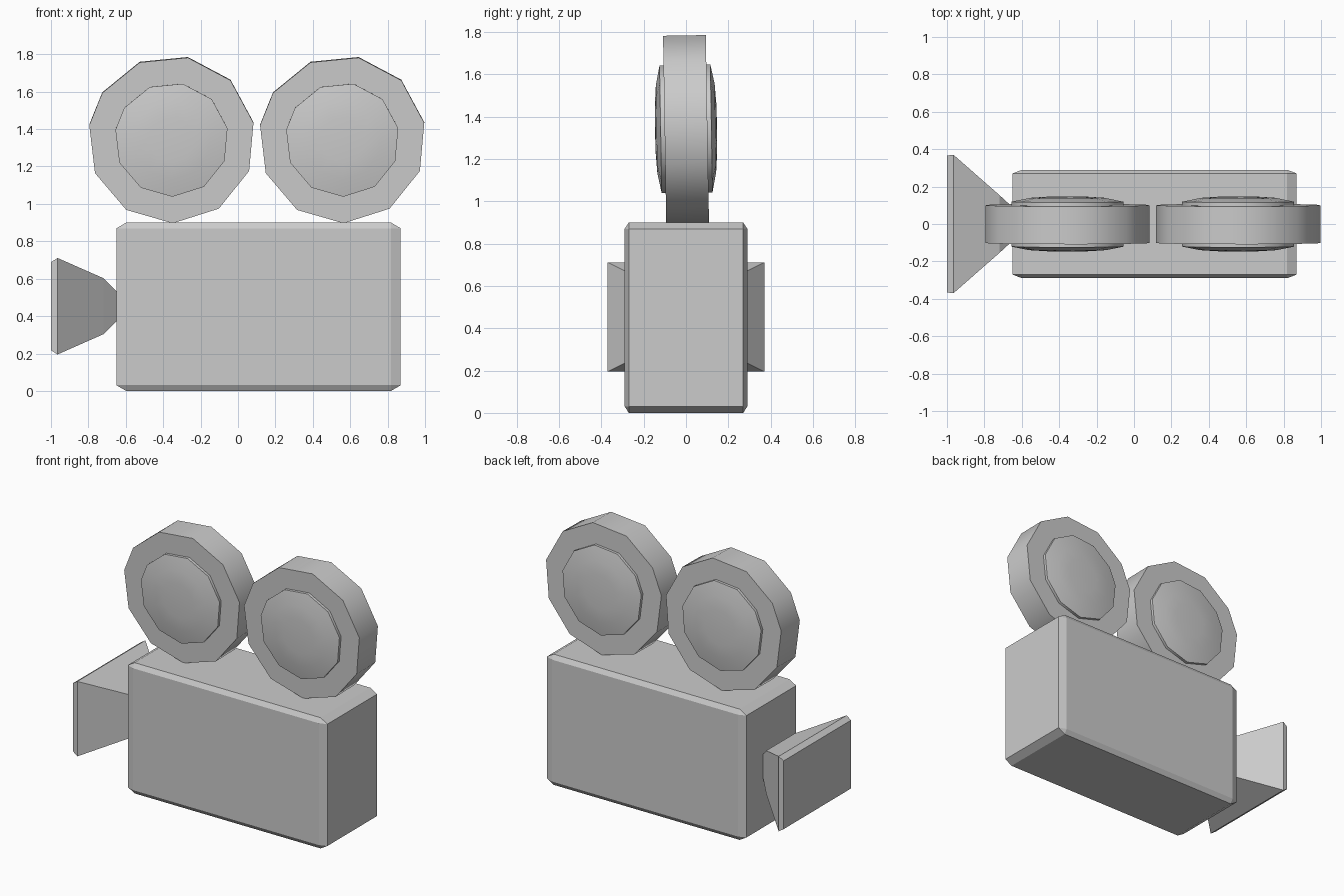
import bpy, bmesh, math
from mathutils import Matrix, Vector

old = bpy.data.objects.get("Cube")
if old:
    bpy.data.objects.remove(old, do_unlink=True)

GREY = (0.6, 0.6, 0.6, 1)
mat = bpy.data.materials.new("plain_grey")
mat.use_nodes = True
mat.diffuse_color = GREY
mat.node_tree.nodes["Principled BSDF"].inputs["Base Color"].default_value = GREY


def finish(name, bm, smooth=None):
    bmesh.ops.recalc_face_normals(bm, faces=bm.faces)
    mesh = bpy.data.meshes.new(name)
    bm.to_mesh(mesh)
    bm.free()
    mesh.materials.append(mat)
    obj = bpy.data.objects.new(name, mesh)
    bpy.context.collection.objects.link(obj)
    if smooth:
        bpy.ops.object.select_all(action="DESELECT")
        obj.select_set(True)
        bpy.context.view_layer.objects.active = obj
        bpy.ops.object.shade_smooth_by_angle(angle=math.radians(smooth))
    return obj


def loft(bm, rings):
    """Skin a list of equally long point rings and return the vertex rings."""
    loops = [[bm.verts.new(p) for p in ring] for ring in rings]
    n = len(loops[0])
    for a, b in zip(loops, loops[1:]):
        for i in range(n):
            j = (i + 1) % n
            bm.faces.new((a[i], a[j], b[j], b[i]))
    return loops


# Camera body: chamfered cube stretched to size
bm = bmesh.new()
bmesh.ops.create_cube(bm, size=1)
bmesh.ops.bevel(bm, geom=bm.edges[:], offset=0.034, segments=1, affect="EDGES")
bmesh.ops.transform(bm, verts=bm.verts,
                    matrix=Matrix.Translation((0.11, 0, 0.45)) @ Matrix.Diagonal((1.52, 0.58, 0.9, 1)))
finish("camera_body", bm)

# Lens hood: rectangular sections (x, half width, half height)
sections = [(-1, 0.366, 0.235), (-0.965, 0.37, 0.258), (-0.72, 0.155, 0.15), (-0.6, 0.045, 0.03)]
bm = bmesh.new()
loops = loft(bm, [[(x, sy * w, 0.453 + sz * h) for sy, sz in ((-1, -1), (1, -1), (1, 1), (-1, 1))]
                  for x, w, h in sections])
bm.faces.new(loops[0])
bm.faces.new(loops[-1])
finish("lens_hood", bm)

# Film reels: eleven-sided discs with a shallow domed hub on both faces
half = [(0.12, 0.145), (0.21, 0.139), (0.305, 0.12), (0.305, 0.101), (0.447, 0.101)]
profile = [(r, -y) for r, y in half] + half[::-1]
angles = [math.radians(170 + 33.6 * k) for k in range(11)]
for name, x in (("front_reel", -0.355), ("rear_reel", 0.558)):
    bm = bmesh.new()
    loops = loft(bm, [[(r * math.cos(a), y, r * math.sin(a)) for a in angles] for r, y in profile])
    for ring, y in ((loops[0], -0.147), (loops[-1], 0.147)):
        tip = bm.verts.new((0, y, 0))
        for i in range(len(ring)):
            bm.faces.new((ring[i - 1], ring[i], tip))
    bmesh.ops.transform(bm, verts=bm.verts,
                        matrix=Matrix.Translation((x, 0, 1.345)) @ Matrix.Rotation(0.017, 4, "X"))
    finish(name, bm, smooth=35)
